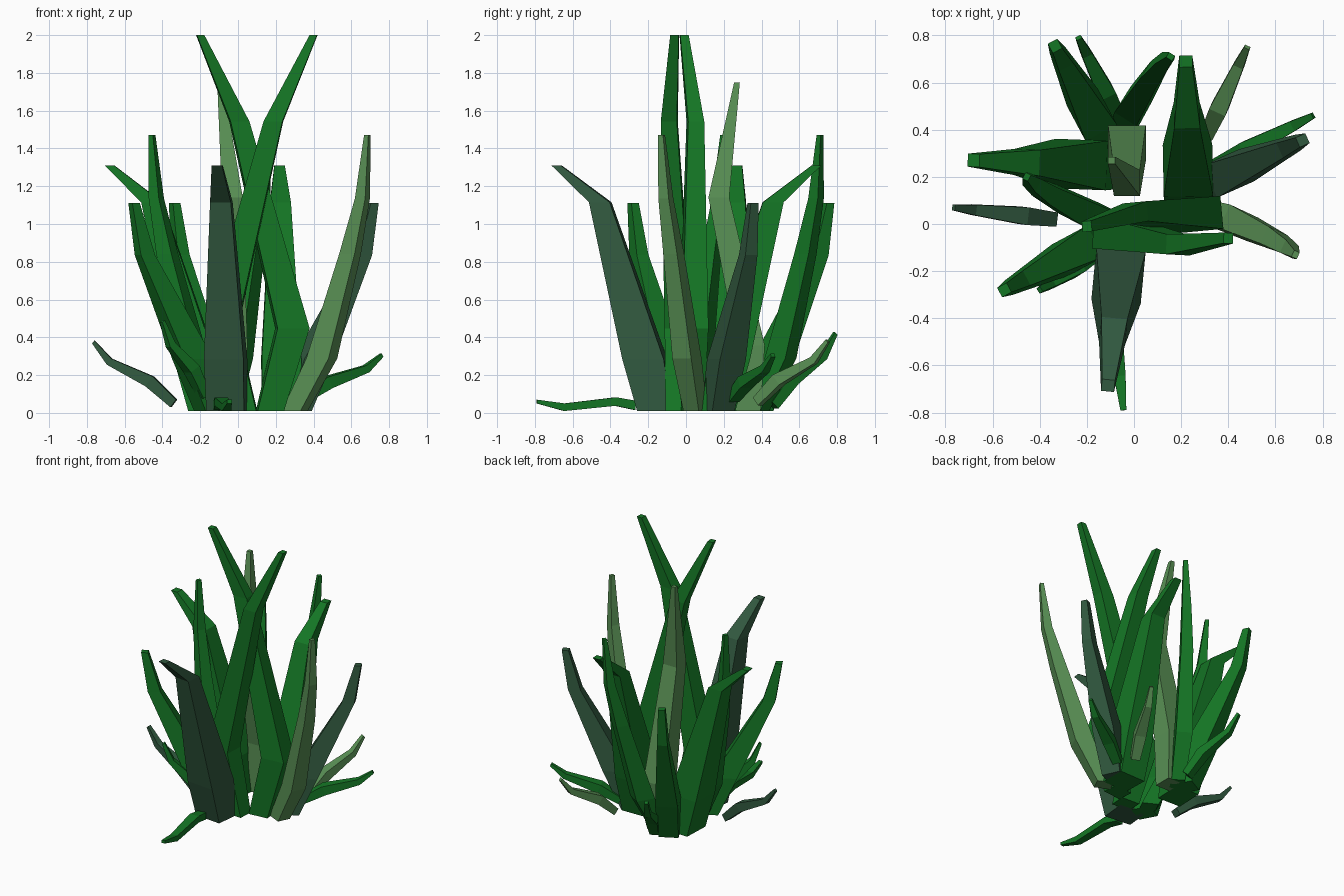
import bpy, bmesh
from mathutils import Vector

if "Cube" in bpy.data.objects:
    bpy.data.objects.remove(bpy.data.objects["Cube"])

def material(name, rgb):
    m = bpy.data.materials.new(name)
    m.diffuse_color = (*rgb, 1)
    m.use_nodes = True
    m.node_tree.nodes["Principled BSDF"].inputs["Base Color"].default_value = m.diffuse_color
    return m

MATS = {"green": material("green", (.007, .18, .018)),
        "light": material("light_green", (.1, .28, .09)),
        "grey": material("grey_green", (.031, .1, .05))}

# Blade profiles, rows of: outward fraction, height fraction, sideways shift, depth, width
PROFILES = {
    "bent": [(0, 0, 0, .18, .2), (.11, .21, 0, .22, .21), (.56, .85, 0, .11, .11), (1, 1, 0, .05, .055)],
    "upright": [(0, 0, 0, .11, .09), (.35, .19, -.02, .13, .11), (.74, .57, -.02, .09, .08),
                (.92, .77, -.01, .06, .06), (1, 1, 0, .025, .03)],
    "curved": [(0, 0, 0, .14, .13), (.24, .25, 0, .17, .15), (.86, .75, 0, .085, .07), (1, 1, 0, .045, .045)],
    "tall": [(0, 0, .01, .14, .11), (-.32, .22, .005, .17, .14), (.43, .77, .04, .1, .085), (1, 1, 0, .04, .045)],
    "hooked": [(0, 0, 0, .13, .13), (-.2, .2, 0, .15, .16), (2.6, .65, 0, .11, .11), (1, 1, .065, .03, .03)],
    "low": [(0, 0, 0, .05, .06), (.3, .36, 0, .065, .075), (.8, .68, 0, .04, .045), (1, 1, 0, .02, .025)],
    "creeping": [(0, 0, 0, .05, .06), (.2, 1, 0, .045, .07), (.72, -.5, 0, .04, .05), (1, 1, 0, .02, .025)],
}

# Each blade: profile, colour, base point, tip point
BLADES = [
    ("bent", "grey", (-.06, -.16, .01), (-.11, -.685, 1.31)),
    ("bent", "green", (-.17, .25, .01), (-.68, .27, 1.31)),
    ("bent", "green", (.23, .17, .01), (.22, .69, 1.31)),
    ("upright", "light", (.3, .05, .01), (.685, -.13, 1.47)),
    ("upright", "green", (-.11, .02, .01), (-.455, .2, 1.47)),
    ("upright", "green", (-.06, .37, .01), (.155, .71, 1.47)),
    ("curved", "green", (-.14, -.06, .01), (-.55, -.28, 1.11)),
    ("curved", "grey", (.3, .17, .01), (.715, .355, 1.11)),
    ("curved", "green", (-.13, .37, .01), (-.335, .755, 1.11)),
    ("tall", "green", (.17, .025, .01), (-.2, -.01, 2)),
    ("tall", "green", (.03, -.04, .01), (.4, -.06, 2)),
    ("hooked", "light", (-.03, .33, .01), (-.03, .27, 1.75)),
    ("low", "light", (.31, .38, .06), (.48, .75, .38)),
    ("low", "grey", (-.34, .02, .05), (-.765, .07, .375)),
    ("creeping", "green", (-.1, -.27, .04), (-.045, -.79, .06)),
    ("low", "green", (.35, .25, .08), (.76, .46, .305)),
    ("low", "green", (-.07, .46, .04), (-.235, .79, .42)),
    ("low", "green", (-.18, -.14, .09), (-.4, -.28, .485)),
]

def blade(index, kind, colour, base, tip):
    base, tip = Vector(base), Vector(tip)
    span = Vector((tip.x - base.x, tip.y - base.y, 0))
    out = span.normalized()
    side = Vector((out.y, -out.x, 0))
    # low blades have rings square to their length, the others level rings
    depth_axis = out
    if kind in ("low", "creeping"):
        depth_axis = (tip - base).normalized().cross(side)
    bm = bmesh.new()
    rings = []
    for s, h, shift, d, w in PROFILES[kind]:
        c = base + span * s + side * shift
        c.z = base.z + (tip.z - base.z) * h
        rings.append([bm.verts.new(c + depth_axis * (a * d / 2) + side * (b * w / 2))
                      for a, b in ((-1, -1), (1, -1), (1, 1), (-1, 1))])
    for lo, hi in zip(rings, rings[1:]):
        for i in range(4):
            j = (i + 1) % 4
            bm.faces.new((lo[i], lo[j], hi[j], hi[i]))
    bm.faces.new(rings[0])
    bm.faces.new(rings[-1])
    bmesh.ops.recalc_face_normals(bm, faces=bm.faces)
    name = f"{kind}_blade_{index:02d}"
    me = bpy.data.meshes.new(name)
    bm.to_mesh(me)
    bm.free()
    me.materials.append(MATS[colour])
    bpy.context.collection.objects.link(bpy.data.objects.new(name, me))

for n, spec in enumerate(BLADES, 1):
    blade(n, *spec)
